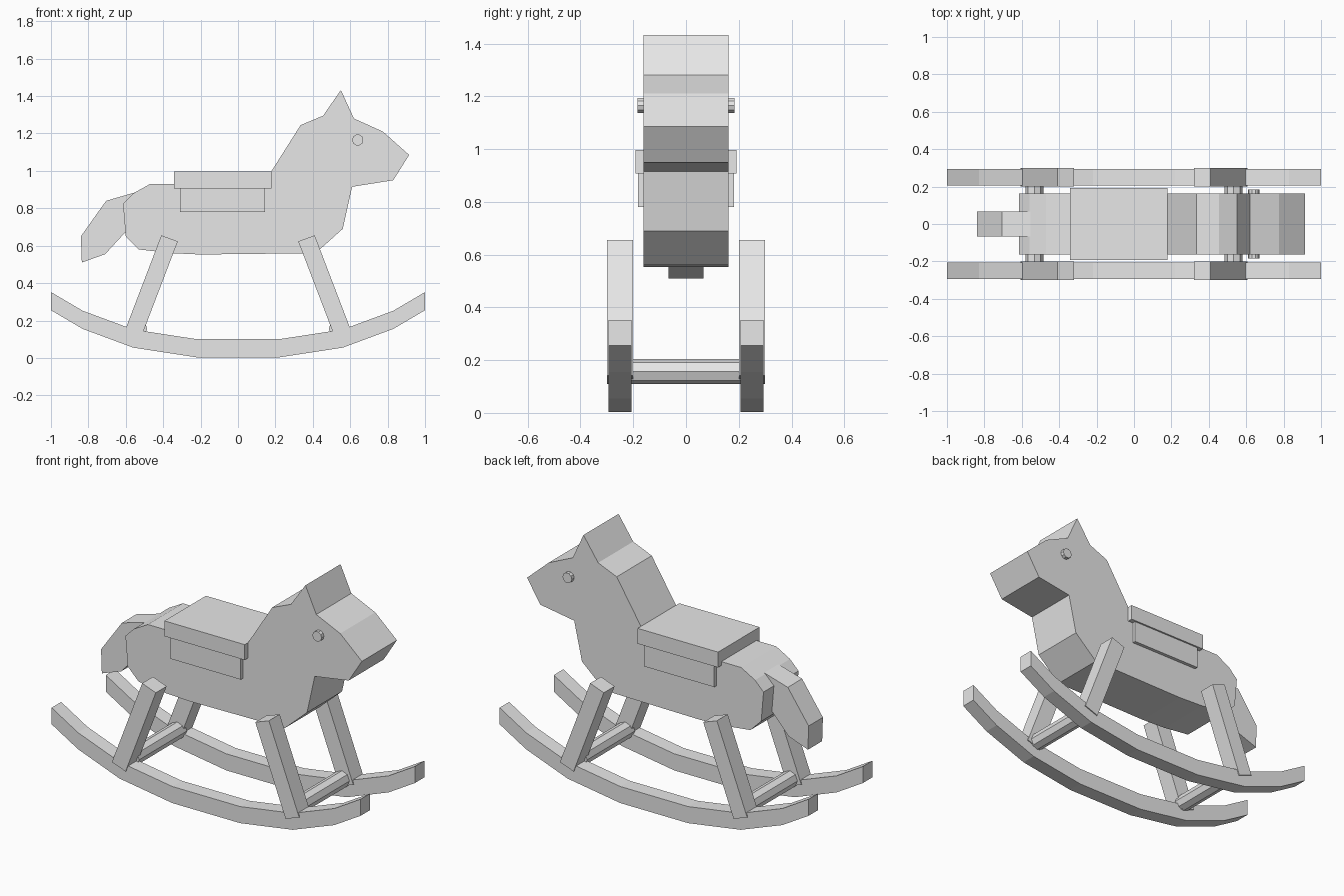
import bpy
import bmesh
from math import cos, sin, tau

cube = bpy.data.objects.get("Cube")
if cube:
    bpy.data.objects.remove(cube, do_unlink=True)

GREY = (0.8, 0.8, 0.8, 1.0)
grey = bpy.data.materials.new("plain grey")
grey.use_nodes = True
grey.diffuse_color = GREY
for node in grey.node_tree.nodes:
    if node.type == 'BSDF_PRINCIPLED':
        node.inputs["Base Color"].default_value = GREY


def slab(name, outline, y0, y1):
    """Extrude an x-z outline from y0 to y1."""
    bm = bmesh.new()
    face = bm.faces.new([bm.verts.new((x, y0, z)) for x, z in outline])
    grown = bmesh.ops.extrude_face_region(bm, geom=[face])["geom"]
    moved = [v for v in grown if isinstance(v, bmesh.types.BMVert)]
    bmesh.ops.translate(bm, verts=moved, vec=(0, y1 - y0, 0))
    bmesh.ops.recalc_face_normals(bm, faces=bm.faces)
    mesh = bpy.data.meshes.new(name)
    bm.to_mesh(mesh)
    bm.free()
    mesh.materials.append(grey)
    obj = bpy.data.objects.new(name, mesh)
    bpy.context.collection.objects.link(obj)
    return obj


def rect(x0, x1, z0, z1):
    return [(x0, z0), (x1, z0), (x1, z1), (x0, z1)]


def ring(x, z, radius, sides):
    return [(x + radius * cos(tau * i / sides), z + radius * sin(tau * i / sides))
            for i in range(sides)]


# Body, neck and head cut from one board
body = [(0.14, 0.93), (0.18, 1.0), (0.335, 1.245), (0.455, 1.295), (0.55, 1.432),
        (0.62, 1.28), (0.775, 1.21), (0.915, 1.085), (0.83, 0.95), (0.61, 0.915),
        (0.56, 0.69), (0.415, 0.56), (-0.2, 0.553), (-0.36, 0.56), (-0.53, 0.58),
        (-0.6, 0.65), (-0.615, 0.825), (-0.56, 0.88), (-0.47, 0.93)]
slab("body", body, -0.162, 0.162)

# Tail
tail = [(-0.55, 0.885), (-0.705, 0.84), (-0.84, 0.65), (-0.835, 0.51),
        (-0.71, 0.555), (-0.595, 0.68)]
slab("tail", tail, -0.066, 0.066)

# Saddle with hanging sides
slab("seat", rect(-0.342, 0.178, 0.907, 0.997), -0.192, 0.192)
slab("saddle_flaps", rect(-0.31, 0.145, 0.78, 0.91), -0.182, 0.182)

# Eyes on a peg through the head
slab("eyes", ring(0.64, 1.165, 0.03, 10), -0.184, 0.184)

# Rockers: mirrored curve with constant height
half = [(0.22, 0.003), (0.56, 0.055), (0.83, 0.155), (1.0, 0.255)]
lower = [(-x, z) for x, z in reversed(half)] + half
rocker = lower + [(x, z + 0.097) for x, z in reversed(lower)]

# Leaning leg, front end
leg = [(0.41, 0.655), (0.322, 0.623), (0.518, 0.11), (0.606, 0.142)]

for side, s in (("left", 1), ("right", -1)):
    # The model's own left and right are +x and -x; rockers sit at front and back
    place = "back" if s > 0 else "front"
    slab(place + "_rocker", rocker, s * 0.206, s * 0.294)
    for end, e in (("left", 1), ("right", -1)):
        slab(f"{place}_{end}_leg", [(e * x, z) for x, z in leg], s * 0.2, s * 0.3)

# Cross bars joining the legs
for end, e in (("left", 1), ("right", -1)):
    slab(end + "_crossbar", ring(e * 0.533, 0.157, 0.048, 8), -0.22, 0.22)
